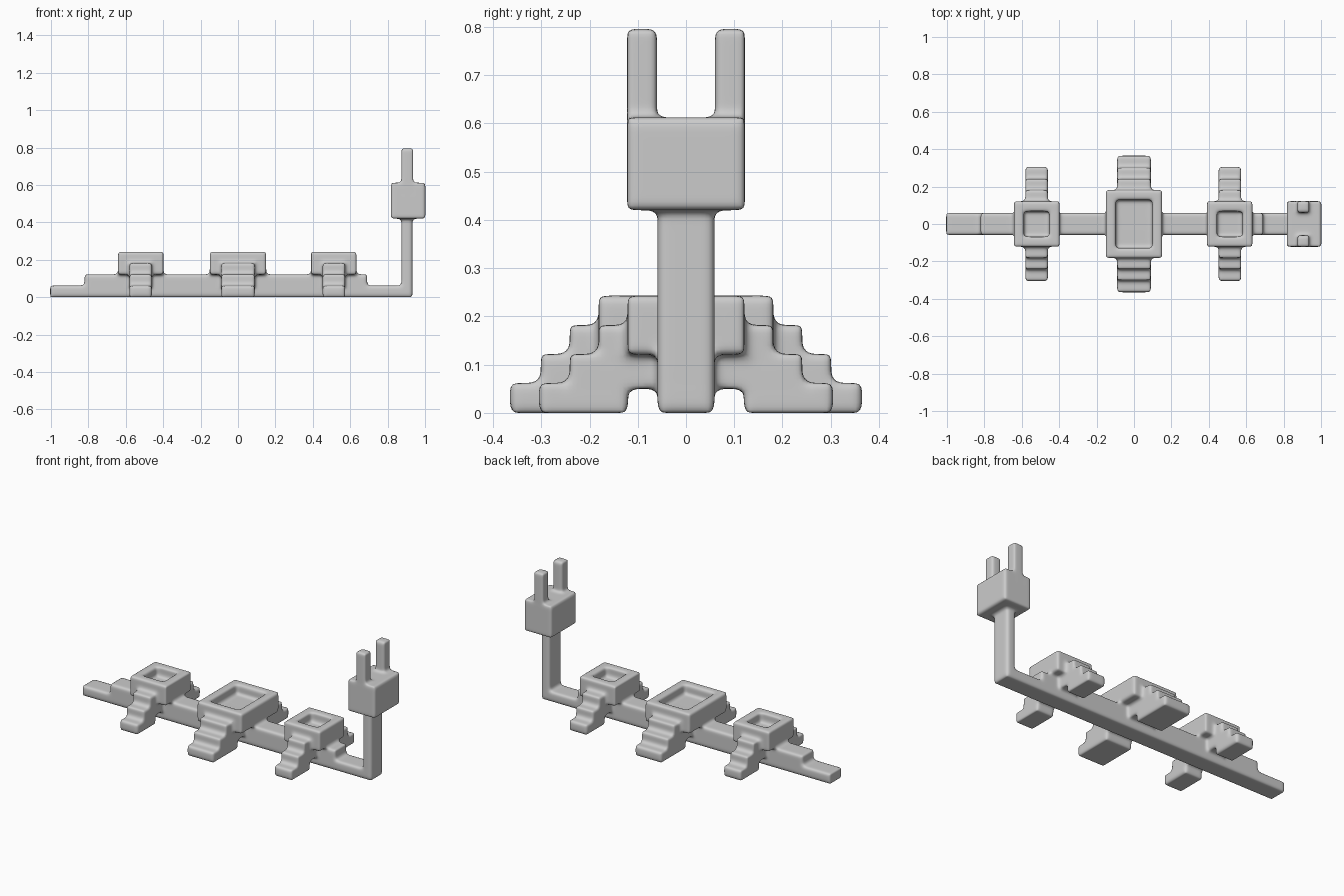
import bpy, bmesh
from mathutils import Matrix, Vector

if "Cube" in bpy.data.objects:
    bpy.data.objects.remove(bpy.data.objects["Cube"])

bm = bmesh.new()

def box(x0, x1, y0, y1, z0, z1):
    """Axis-aligned box given by its limits."""
    c = Vector(((x0 + x1) / 2, (y0 + y1) / 2, (z0 + z1) / 2))
    m = Matrix.Translation(c) @ Matrix.Diagonal((x1 - x0, y1 - y0, z1 - z0, 1))
    bmesh.ops.create_cube(bm, size=1, matrix=m)

def pod(cx, hx, hy, leg, wall):
    """Open tray carried by stepped legs on both sides."""
    box(cx - hx, cx + hx, -hy, hy, 0.12, 0.183)
    for s in (-1, 1):
        a, b = sorted((s * (hx - wall), s * hx))
        box(cx + a, cx + b, -hy, hy, 0.15, 0.243)
        a, b = sorted((s * (hy - wall), s * hy))
        box(cx - hx, cx + hx, a, b, 0.15, 0.243)
        # stepped leg, widest at the ground
        for i in range(3):
            inner = 0.12 if i == 0 else 0.0
            outer = hy + 0.06 * (3 - i) + (0.004 if i == 0 else 0)
            a, b = sorted((s * inner, s * outer))
            box(cx - leg, cx + leg, a, b, max(0, i * 0.06 - 0.01), i * 0.06 + 0.062)

# spine with raised middle
box(-1.004, 0.933, -0.059, 0.059, 0, 0.062)
box(-0.82, 0.69, -0.059, 0.059, 0.03, 0.122)

# three tray pods
pod(0, 0.151, 0.181, 0.09, 0.053)
for cx in (-0.52, 0.512):
    pod(cx, 0.121, 0.121, 0.06, 0.053)

# upright post and head block
box(0.874, 0.933, -0.059, 0.059, 0, 0.46)
box(0.817, 1.002, -0.122, 0.122, 0.42, 0.612)

# twin prongs
for s in (-1, 1):
    box(0.874, 0.936, s * 0.091 - 0.031, s * 0.091 + 0.031, 0.55, 0.796)

me = bpy.data.meshes.new("docking_spine")
bm.to_mesh(me)
bm.free()
body = bpy.data.objects.new("docking_spine", me)
bpy.context.collection.objects.link(body)
bpy.context.view_layer.objects.active = body
body.select_set(True)

# fuse all parts and soften every edge
r = body.modifiers.new("fuse", 'REMESH')
r.mode = 'VOXEL'
r.voxel_size = 0.0085
r.use_smooth_shade = True
sm = body.modifiers.new("soften", 'SMOOTH')
sm.factor = 0.5
sm.iterations = 9
